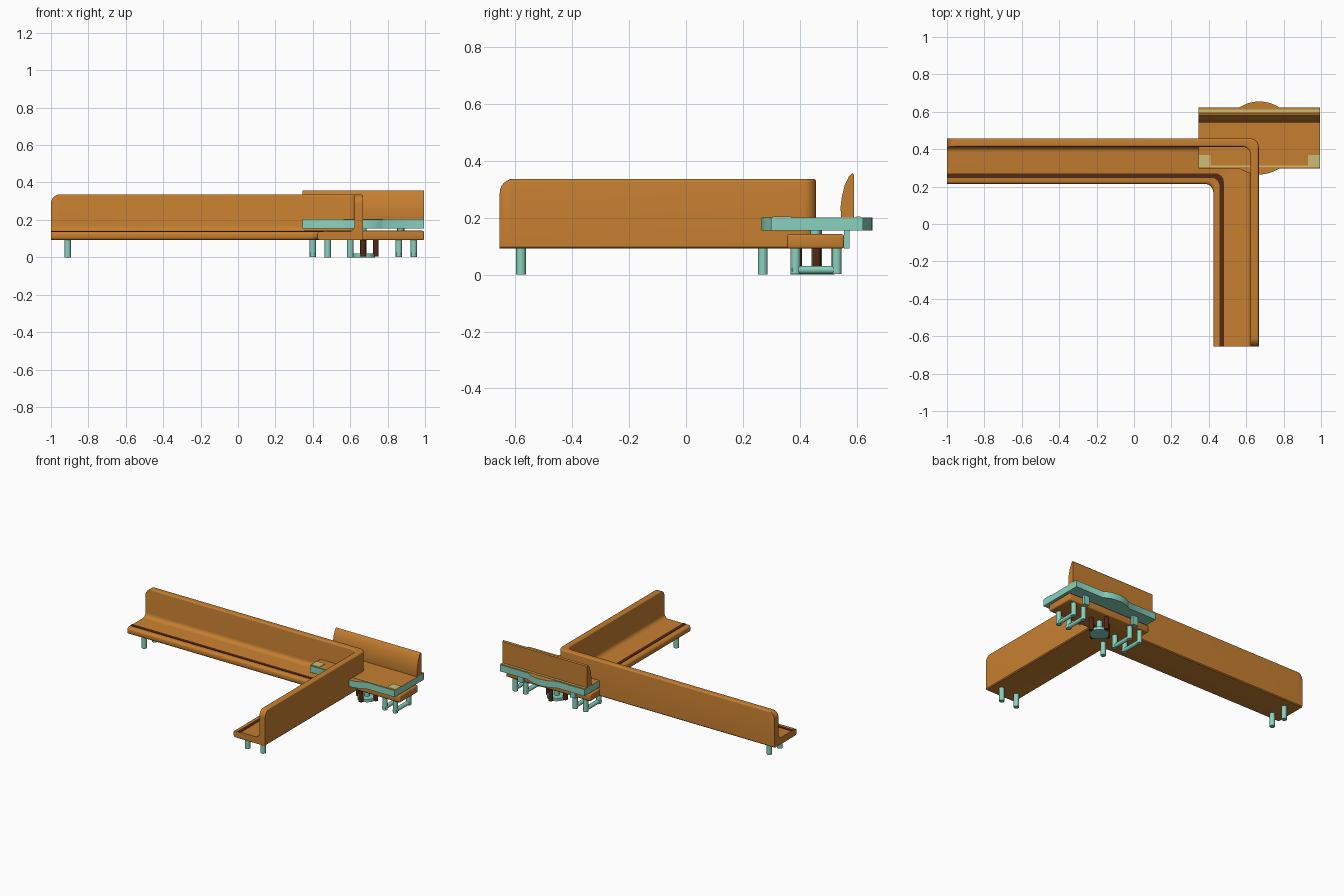
import bpy, bmesh, math

if "Cube" in bpy.data.objects:
    bpy.data.objects.remove(bpy.data.objects["Cube"])


def mat(name, rgb):
    m = bpy.data.materials.new(name)
    m.diffuse_color = (*rgb, 1)
    m.use_nodes = True
    m.node_tree.nodes["Principled BSDF"].inputs["Base Color"].default_value = m.diffuse_color
    return m


ORANGE = mat("orange", (0.56, 0.21, 0.03))
TEAL = mat("pale_teal", (0.25, 0.64, 0.51))
TAN = mat("straw", (0.60, 0.52, 0.19))
BROWN = mat("dark_brown", (0.09, 0.021, 0.006))


def finish(name, bm, *mats):
    bmesh.ops.recalc_face_normals(bm, faces=bm.faces)
    me = bpy.data.meshes.new(name)
    bm.to_mesh(me)
    bm.free()
    for m in mats:
        me.materials.append(m)
    ob = bpy.data.objects.new(name, me)
    bpy.context.collection.objects.link(ob)
    return ob


def box(name, m, x0, x1, y0, y1, z0, z1, bevel=0):
    bm = bmesh.new()
    bmesh.ops.create_cube(bm, size=1)
    for v in bm.verts:
        v.co.x = x0 + (v.co.x + .5) * (x1 - x0)
        v.co.y = y0 + (v.co.y + .5) * (y1 - y0)
        v.co.z = z0 + (v.co.z + .5) * (z1 - z0)
    if bevel:
        bmesh.ops.bevel(bm, geom=bm.edges[:], offset=bevel, segments=3, affect='EDGES', profile=.5)
    return finish(name, bm, m)


def rod(name, m, x, y, z0, z1, r, along_y=None):
    bm = bmesh.new()
    bmesh.ops.create_cone(bm, cap_ends=True, segments=24, radius1=r, radius2=r, depth=1)
    for v in bm.verts:
        if along_y:  # lying rod from y to along_y at height z0
            v.co = (x + v.co.x, y + (v.co.z + .5) * (along_y - y), z0 + v.co.y)
        else:
            v.co = (x + v.co.x, y + v.co.y, z0 + (v.co.z + .5) * (z1 - z0))
    return finish(name, bm, m)


def arc(cx, cy, r, a0, a1, n=6):
    return [(cx + r * math.cos(math.radians(a0 + (a1 - a0) * i / n)),
             cy + r * math.sin(math.radians(a0 + (a1 - a0) * i / n))) for i in range(n + 1)]


# L-shaped sweep: profile is (distance in from outer face, height)
OX, OY, END_X, END_Y = 0.667, 0.457, -1.0, -0.655


def sweep(name, m, profile, round_ends):
    r, top = 0.05, 0.337
    ts = [r * (1 - math.cos(math.radians(a))) for a in range(0, 91, 15)]
    bm = bmesh.new()
    rows = []

    def row(place, t=1.0):
        cap = 9
        if round_ends and t < r:
            cap = top - r + math.sqrt(r * r - (r - t) ** 2)
        rows.append([bm.verts.new((*place(d), min(z, cap))) for d, z in profile])

    for t in ts:
        row(lambda d: (END_X + t, OY - d), t)
    for i in range(9):
        a, k = math.radians(90 - i * 90 / 8), 0.045
        row(lambda d: (OX - d - k + k * math.cos(a), OY - d - k + k * math.sin(a)))
    for t in reversed(ts):
        row(lambda d: (OX - d, END_Y + t), t)
    n = len(profile)
    for a, b in zip(rows, rows[1:]):
        for i in range(n):
            bm.faces.new((a[i], a[(i + 1) % n], b[(i + 1) % n], b[i]))
    bm.faces.new(rows[0])
    bm.faces.new(rows[-1])
    return finish(name, bm, m)


bench = ([(0.006, 0.092), (0, 0.098)] + arc(0.01, 0.327, 0.01, 180, 90, 4)
         + arc(0.034, 0.327, 0.01, 90, 0, 4) + arc(0.074, 0.168, 0.03, 180, 270, 5)
         + arc(0.227, 0.122, 0.016, 90, 0, 4) + arc(0.227, 0.108, 0.016, 0, -90, 4))
sweep("corner_bench", ORANGE, bench, True)
sweep("bench_front_stripe", BROWN,
      [(0.187, 0.130), (0.187, 0.1405), (0.21, 0.1405), (0.21, 0.130)], False)

# bench legs
for x, y in [(-.91, .27), (-.91, .385), (.48, -.58), (.60, -.58), (.48, .27)]:
    rod("bench_leg", TEAL, x, y, 0, 0.1, 0.017)

# table plate: rectangle with a round bulge front and back, orange on top
CX, CY, HX, HY, R = 0.67, 0.46, 0.325, 0.162, 0.195
b = math.degrees(math.asin(HY / R))
outline = ([(CX + HX, CY - HY), (CX + HX, CY + HY)] + arc(CX, CY, R, b, 180 - b, 14)
           + [(CX - HX, CY + HY), (CX - HX, CY - HY)] + arc(CX, CY, R, 180 + b, 360 - b, 14))
bm = bmesh.new()
base = bm.faces.new([bm.verts.new((x, y, 0.155)) for x, y in outline])
up = bmesh.ops.extrude_face_region(bm, geom=[base])
bmesh.ops.translate(bm, verts=[g for g in up["geom"] if isinstance(g, bmesh.types.BMVert)],
                    vec=(0, 0, 0.046))
bm.normal_update()
for f in bm.faces:
    if f.calc_center_median().z > 0.195:
        f.material_index = 1
finish("upper_plate", bm, TEAL, ORANGE)

# straw trim on the plate
box("rear_trim", TAN, CX - HX, CX + HX, 0.599, 0.613, 0.199, 0.204)
box("front_trim", TAN, CX - HX, CX + HX, 0.304, 0.314, 0.199, 0.204)
for s in (-1, 1):
    a, c = sorted((CX + s * HX, CX + s * (HX - .065)))
    box("corner_pad", TAN, a, c, 0.31, 0.37, 0.199, 0.205)

# curved backrest
side = [(.546, .2), (.543, .235), (.548, .275), (.558, .315), (.573, .346),
        (.584, .357), (.591, .35), (.591, .2)]
bm = bmesh.new()
ends = [[bm.verts.new((x, y, z)) for y, z in side] for x in (CX - HX, CX + HX)]
for e in ends:
    bm.faces.new(e)
for i in range(len(side)):
    j = (i + 1) % len(side)
    bm.faces.new((ends[0][i], ends[0][j], ends[1][j], ends[1][i]))
finish("backrest", bm, ORANGE)

# lower board and the short posts holding the plate
box("lower_board", ORANGE, CX - HX, CX + HX, 0.355, 0.556, 0.092, 0.142, 0.008)
for x in (-.2, .2):
    box("rear_bracket", TEAL, CX + x - .02, CX + x + .02, 0.555, 0.575, 0.092, 0.157)
    rod("plate_post", TEAL, CX + x, 0.455, 0.13, 0.157, 0.018)

# paired legs with floor rails, mirrored left and right
for s in (-1, 1):
    for off in (0.19, 0.27):
        for y in (0.385, 0.53):
            rod("board_leg", TEAL, CX + s * off, y, 0.002, 0.1, 0.017)
        rod("floor_rail", TEAL, CX + s * off, 0.372, 0.017, 0, 0.014, along_y=0.535)

# central pedestal with four dark posts
rod("pedestal_disc", TEAL, CX, CY, 0, 0.02, 0.062)
rod("pedestal_column", TEAL, CX, CY, 0.01, 0.157, 0.018)
for dx, dy in ((1, 0), (-1, 0), (0, 1), (0, -1)):
    rod("dark_post", BROWN, CX + dx * .067, CY + dy * .067, 0.003, 0.1, 0.015)

# smooth shading with sharp edges kept
for ob in bpy.context.scene.objects:
    ob.select_set(True)
    bpy.context.view_layer.objects.active = ob
bpy.ops.object.shade_smooth_by_angle(angle=math.radians(35))
